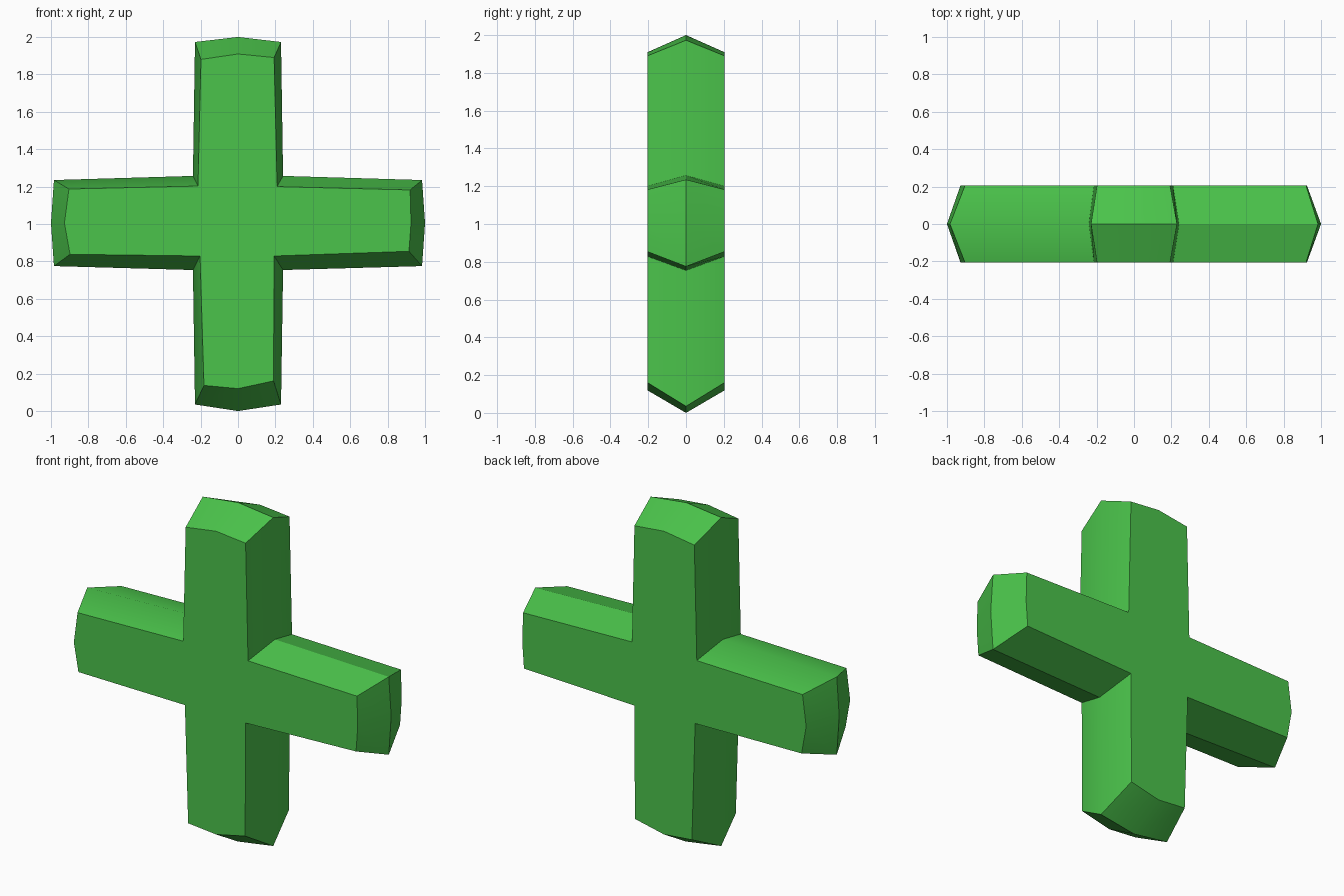
import bpy, bmesh, math

if "Cube" in bpy.data.objects:
    bpy.data.objects.remove(bpy.data.objects["Cube"], do_unlink=True)

HALF_DEPTH = 0.205

# Outlines in (x, z), clockwise from the top tip; the face is the inset flat side
middle = [(0, 2), (.23, 1.973), (.241, 1.257), (.984, 1.235), (1, 1.005),
          (.984, .775), (.241, .754), (.23, .035), (0, 0), (-.23, .035),
          (-.241, .754), (-.984, .775), (-1, 1.005), (-.984, 1.235),
          (-.241, 1.257), (-.23, 1.973)]
face = [(0, 1.909), (.193, 1.89), (.209, 1.2), (.92, 1.182), (.925, 1.005),
        (.914, .854), (.193, .829), (.19, .161), (0, .12), (-.182, .137),
        (-.203, .829), (-.898, .838), (-.928, 1.005), (-.904, 1.187),
        (-.214, 1.203), (-.198, 1.88)]

green = bpy.data.materials.new("leaf green")
green.use_nodes = True
green.diffuse_color = (.07, .55, .07, 1)
green.node_tree.nodes["Principled BSDF"].inputs["Base Color"].default_value = (.07, .55, .07, 1)

# Cross body: three rings joined by bevelled sides and capped front and back
bm = bmesh.new()
rings = [[bm.verts.new((x, y, z)) for x, z in outline]
         for outline, y in ((face, -HALF_DEPTH), (middle, 0), (face, HALF_DEPTH))]
n = len(middle)
for a, b in zip(rings, rings[1:]):
    for i in range(n):
        j = (i + 1) % n
        bm.faces.new((a[i], a[j], b[j], b[i]))
bm.faces.new(rings[0])
bm.faces.new(rings[-1])
bmesh.ops.recalc_face_normals(bm, faces=bm.faces)

mesh = bpy.data.meshes.new("cross_body")
bm.to_mesh(mesh)
bm.free()
mesh.materials.append(green)
body = bpy.data.objects.new("cross_body", mesh)
bpy.context.collection.objects.link(body)

# Soft shading on shallow ridges, sharp on the rest
bpy.ops.object.select_all(action='DESELECT')
body.select_set(True)
bpy.context.view_layer.objects.active = body
bpy.ops.object.shade_smooth_by_angle(angle=math.radians(29))
